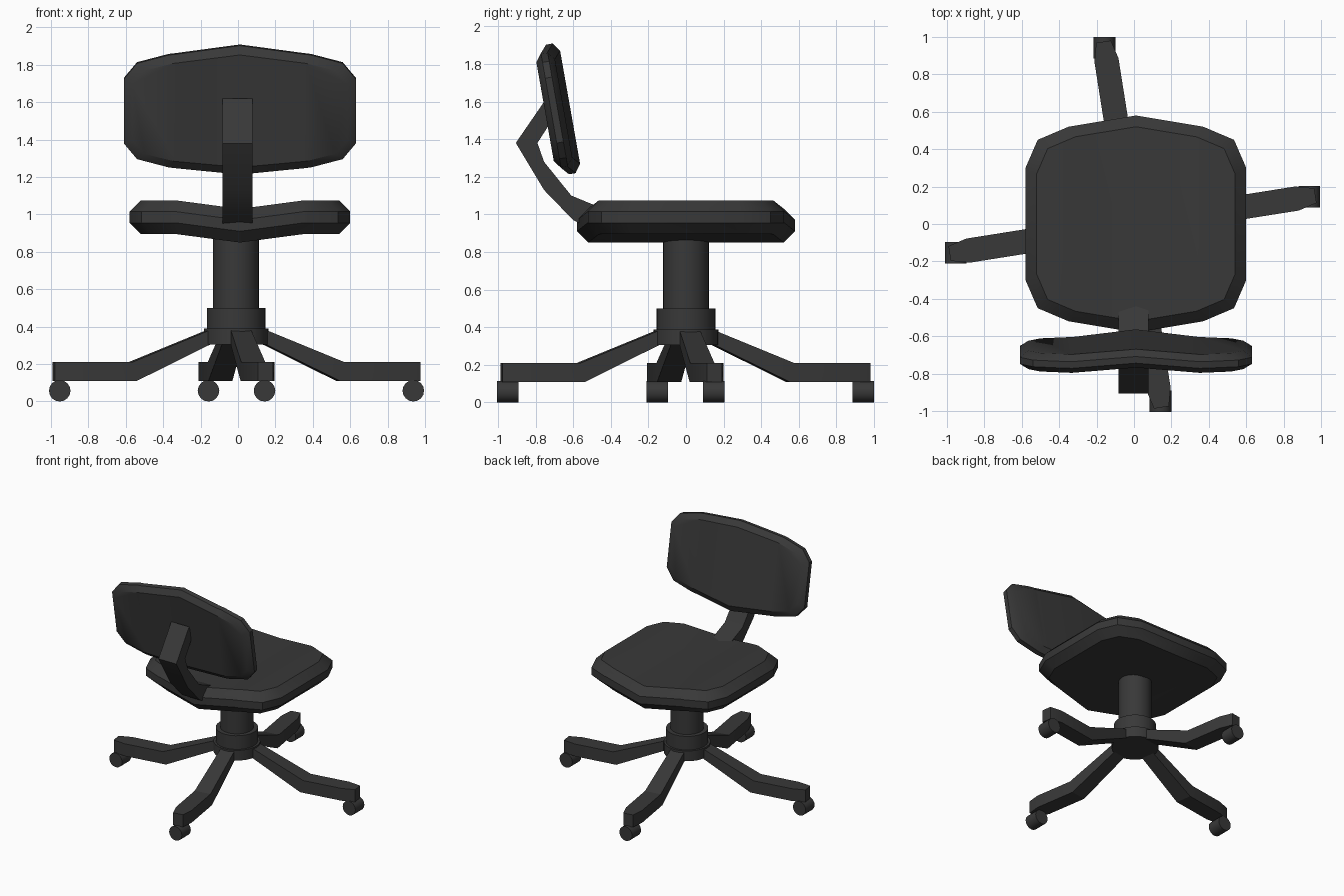
import bpy, bmesh, math
from mathutils import Matrix, Vector

if "Cube" in bpy.data.objects:
    bpy.data.objects.remove(bpy.data.objects["Cube"])

dark = bpy.data.materials.new("dark_plastic")
dark.diffuse_color = (0.04, 0.04, 0.04, 1)
dark.use_nodes = True
dark.node_tree.nodes["Principled BSDF"].inputs["Base Color"].default_value = dark.diffuse_color


def finish(bm, name, matrix=Matrix(), angle=35):
    bmesh.ops.recalc_face_normals(bm, faces=bm.faces)
    me = bpy.data.meshes.new(name)
    bm.to_mesh(me)
    bm.free()
    ob = bpy.data.objects.new(name, me)
    bpy.context.collection.objects.link(ob)
    me.materials.append(dark)
    ob.matrix_world = matrix
    bpy.ops.object.select_all(action='DESELECT')
    bpy.context.view_layer.objects.active = ob
    ob.select_set(True)
    bpy.ops.object.shade_smooth_by_angle(angle=math.radians(angle))
    return ob


def loft(rings):
    """Closed solid through a list of equally sized rings."""
    bm = bmesh.new()
    vs = [[bm.verts.new(p) for p in r] for r in rings]
    n = len(rings[0])
    for a, b in zip(vs, vs[1:]):
        for i in range(n):
            j = (i + 1) % n
            bm.faces.new((a[i], a[j], b[j], b[i]))
    bm.faces.new(vs[0])
    bm.faces.new(vs[-1])
    return bm


def cushion(name, quarter, half, edge, inset, dip, matrix):
    """Padded panel: bevelled outline with a creased dip along its centre line."""
    q = quarter
    outline = (q + [(x, -y) for x, y in reversed(q)]
               + [(-x, -y) for x, y in q[1:-0 or None] if (x, y) != q[0]])
    # order: top centre -> right side -> bottom centre -> left side
    right = q + [(x, -y) for x, y in reversed(q)]
    outline = right + [(-x, y) for x, y in reversed(right[1:-1])]
    a = max(x for x, y in q)
    b = max(y for x, y in q)
    rings = []
    for z, d in ((-half, inset), (-edge, 0), (edge, 0), (half, inset)):
        rings.append([(x * (1 - d / a), y * (1 - d / b), z) for x, y in outline])
    bm = loft(rings)
    for x in (-0.34, 0, 0.34):
        bmesh.ops.bisect_plane(bm, geom=bm.verts[:] + bm.edges[:] + bm.faces[:],
                               dist=0.0005, plane_co=(x, 0, 0), plane_no=(1, 0, 0))
    for v in bm.verts:
        v.co.z -= dip * max(0, 1 - abs(v.co.x) / 0.34)
    return finish(bm, name, matrix)


def cylinder(name, r, depth, centre, rot=Matrix(), segments=24):
    bm = bmesh.new()
    bmesh.ops.create_cone(bm, cap_ends=True, segments=segments,
                          radius1=r, radius2=r, depth=depth)
    return finish(bm, name, Matrix.Translation(centre) @ rot)


# Seat and backrest
cushion("seat", [(0, 0.58), (0.36, 0.52), (0.525, 0.45), (0.59, 0.30)],
        0.09, 0.03, 0.06, 0.045, Matrix.Translation((0.01, 0, 0.985)))
cushion("backrest", [(0, 0.35), (0.38, 0.305), (0.55, 0.26), (0.62, 0.175)],
        0.05, 0.018, 0.045, 0.035,
        Matrix.Translation((0.01, -0.70, 1.555)) @ Matrix.Rotation(math.radians(100), 4, 'X'))

# Bent bar joining seat and backrest
bar = [(-0.74, 1.62), (-0.905, 1.38), (-0.755, 1.13), (-0.60, 0.97), (-0.50, 0.92),
       (-0.44, 1.03), (-0.61, 1.10), (-0.755, 1.28), (-0.79, 1.38), (-0.70, 1.52)]
finish(loft([[(x, y, z) for y, z in bar] for x in (-0.082, 0.078)]), "back_support_bar", angle=20)

# Column, collar and hub
cylinder("column", 0.123, 0.47, (-0.01, 0, 0.685))
cylinder("collar", 0.156, 0.13, (-0.01, 0, 0.435))
cylinder("hub", 0.173, 0.083, (-0.01, 0, 0.3475))

# Four star legs: (distance, bottom z, top z, half width)
stations = [(0.08, 0.31, 0.387, 0.05), (0.16, 0.305, 0.387, 0.055)]
profile = [(0.14, 0.14, 0.31, 0.387, 0.055), (0.55, 0.575, 0.11, 0.21, 0.065),
           (0.89, 0.89, 0.11, 0.21, 0.065), (0.99, 0.99, 0.11, 0.21, 0.04)]
for i in range(4):
    rings = [[(db, -w, zb), (db, w, zb), (dt, w, zt), (dt, -w, zt)]
             for db, dt, zb, zt, w in profile]
    turn = Matrix.Rotation(math.radians(9 + 90 * i), 4, 'Z')
    finish(loft(rings), f"leg_{i + 1}", Matrix.Translation((-0.008, -0.003, 0)) @ turn, 20)
    # Caster wheel, all rolling the same way
    c = turn @ Vector((0.957, 0, 0.0575)) + Vector((-0.008, -0.003, 0))
    cylinder(f"caster_{i + 1}", 0.0575, 0.115, c,
             Matrix.Rotation(math.pi / 2, 4, 'X'), 16)
